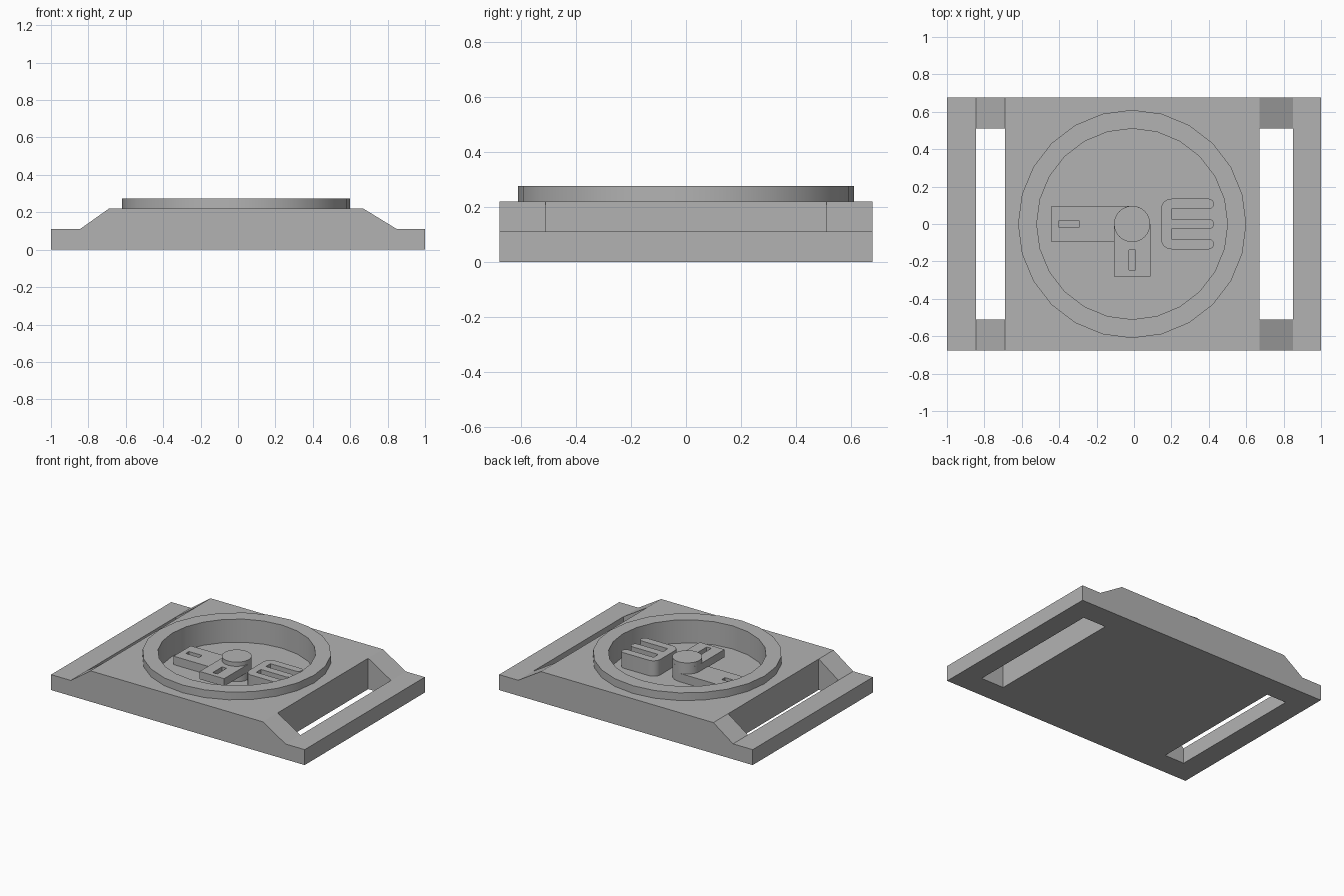
import bpy, bmesh
from math import cos, sin, radians, pi

cube = bpy.data.objects.get("Cube")
if cube:
    bpy.data.objects.remove(cube, do_unlink=True)

grey = bpy.data.materials.new("plain grey")
grey.use_nodes = True
colour = (0.45, 0.45, 0.45, 1)
grey.diffuse_color = colour
grey.node_tree.nodes["Principled BSDF"].inputs["Base Color"].default_value = colour

CX = -0.01      # dial centre
FLOOR = 0.11    # dial floor height
SIDES = 24


def arc(cx, cy, r, start, end, steps=8):
    angles = [radians(start + (end - start) * i / steps) for i in range(steps + 1)]
    return [(cx + r * cos(a), cy + r * sin(a)) for a in angles]


def box_outline(x0, x1, y0, y1):
    return [(x0, y0), (x1, y0), (x1, y1), (x0, y1)]


def circle(r):
    return arc(CX, 0, r, 0, 360, SIDES)[:-1]


def prism(name, outline, low, high, along_y=False):
    """Extrude a flat outline up z, or an x-z outline along y."""
    bm = bmesh.new()
    place = (lambda p: (p[0], low, p[1])) if along_y else (lambda p: (*p, low))
    face = bm.faces.new([bm.verts.new(place(p)) for p in outline])
    side = bmesh.ops.extrude_face_region(bm, geom=[face])
    moved = [g for g in side["geom"] if isinstance(g, bmesh.types.BMVert)]
    push = (0, high - low, 0) if along_y else (0, 0, high - low)
    bmesh.ops.translate(bm, vec=push, verts=moved)
    bmesh.ops.recalc_face_normals(bm, faces=bm.faces)
    mesh = bpy.data.meshes.new(name)
    bm.to_mesh(mesh)
    bm.free()
    mesh.materials.append(grey)
    ob = bpy.data.objects.new(name, mesh)
    bpy.context.collection.objects.link(ob)
    return ob


def select(ob):
    bpy.ops.object.select_all(action='DESELECT')
    ob.select_set(True)
    bpy.context.view_layer.objects.active = ob


def cut(ob, *cutters):
    select(ob)
    for cutter in cutters:
        mod = ob.modifiers.new("cut", 'BOOLEAN')
        mod.operation, mod.solver, mod.object = 'DIFFERENCE', 'EXACT', cutter
        bpy.ops.object.modifier_apply(modifier=mod.name)
        bpy.data.objects.remove(cutter, do_unlink=True)


def smooth(ob):
    select(ob)
    bpy.ops.object.shade_smooth_by_angle(angle=radians(31))


# Case: sloped profile with two strap slots and a round dial recess
profile = [(-1, 0), (1, 0), (1, 0.11), (0.85, 0.11), (0.67, 0.22),
           (-0.69, 0.22), (-0.845, 0.11), (-1, 0.11)]
case = prism("case", profile, -0.677, 0.677, along_y=True)
cut(case,
    prism("left_slot", box_outline(0.67, 0.85, -0.51, 0.51), -0.1, 0.4),
    prism("right_slot", box_outline(-0.845, -0.69, -0.51, 0.51), -0.1, 0.4),
    prism("dial_recess", circle(0.56), FLOOR, 0.4))

# Raised bezel ring
bezel = prism("bezel", circle(0.61), FLOOR, 0.275)
cut(bezel, prism("bezel_hole", circle(0.51), 0, 0.4))
smooth(bezel)

# Hands: straight bars with a round end under the hub and a small slot
R = 0.097
side_hand = prism("side_hand", [(-0.44, -R), *arc(CX, 0, R, -90, 90), (-0.44, R)],
                  FLOOR - 0.01, 0.17)
cut(side_hand, prism("side_hand_slot", box_outline(-0.4, -0.295, -0.018, 0.018), 0.14, 0.3))
front_hand = prism("front_hand", [(CX + R, -0.28), *arc(CX, 0, R, 0, 180), (CX - R, -0.28)],
                   0.165, 0.22)
cut(front_hand, prism("front_hand_slot", box_outline(CX - 0.018, CX + 0.018, -0.245, -0.14), 0.19, 0.3))

# Hub
hub = prism("hub", circle(R), 0.165, 0.25)

# Three-pronged comb block with rounded spine and tips
w = 0.0275
comb_outline = arc(0.2, -0.08, 2 * w, 180, 270)
for y in (-0.1075, 0, 0.1075):
    if y > -0.1:
        comb_outline.append((0.2, y - w))
    comb_outline += arc(0.4, y, w, -90, 90)
    if y < 0.1:
        comb_outline.append((0.2, y + w))
comb_outline += arc(0.2, 0.08, 2 * w, 90, 180)
comb = prism("comb_block", comb_outline, FLOOR - 0.01, 0.22)

for part in (side_hand, front_hand, hub, comb):
    smooth(part)
